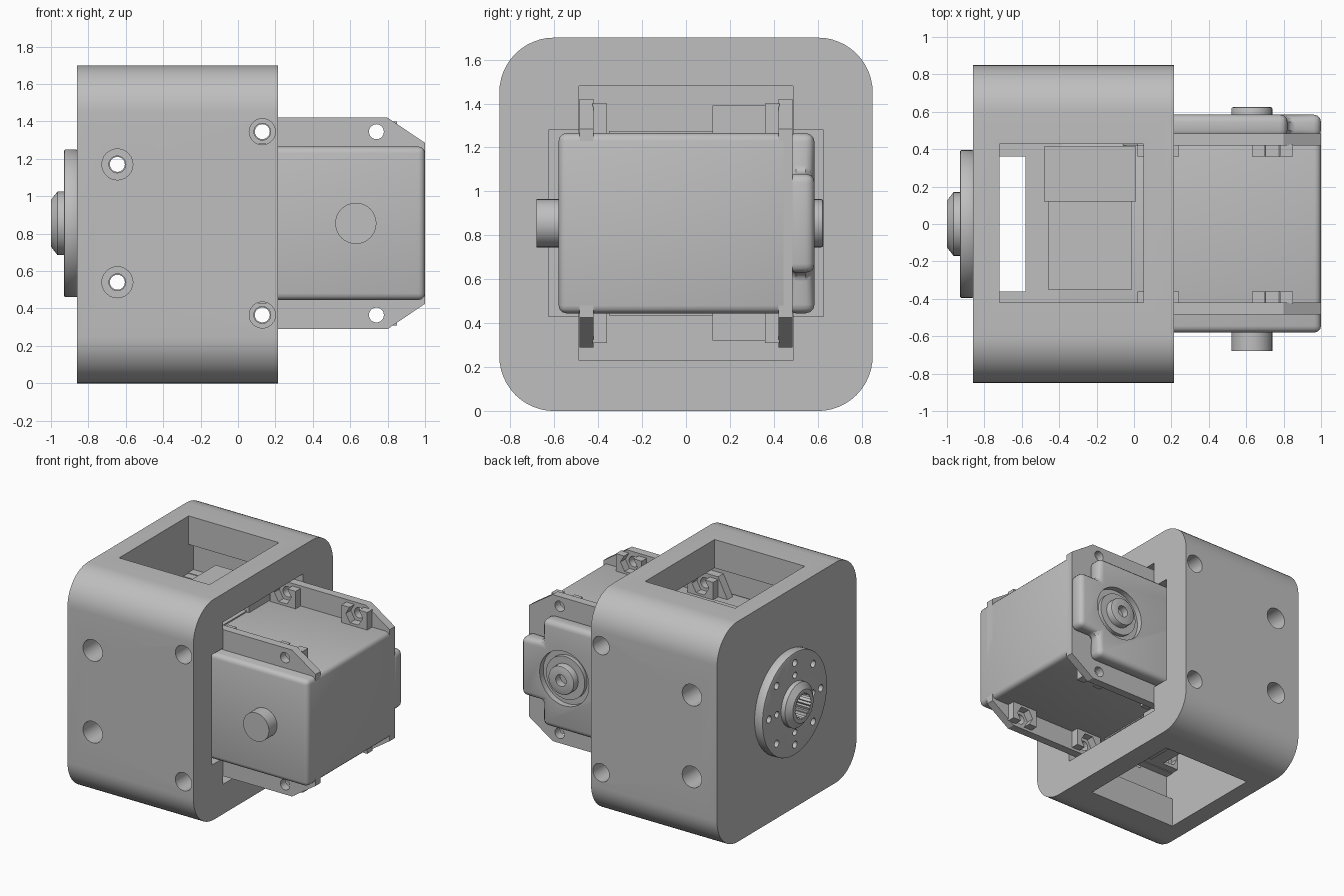
import bpy, bmesh, math

if "Cube" in bpy.data.objects:
    bpy.data.objects.remove(bpy.data.objects["Cube"])

CZ = 0.855          # height of the servo centre line
GREY = bpy.data.materials.new("plain grey")
GREY.diffuse_color = (0.52, 0.52, 0.52, 1)
GREY.use_nodes = True
GREY.node_tree.nodes["Principled BSDF"].inputs["Base Color"].default_value = GREY.diffuse_color


def solid(name, axis, sections, bevel=0.0, segs=3):
    """Loft equal-length outlines, given as (position, points), along an axis."""
    place = {'x': lambda p, d: (d, p[0], p[1]),
             'y': lambda p, d: (p[0], d, p[1]),
             'z': lambda p, d: (p[0], p[1], d)}[axis]
    bm = bmesh.new()
    rings = [[bm.verts.new(place(p, d)) for p in pts] for d, pts in sections]
    n = len(rings[0])
    bm.faces.new(rings[0])
    bm.faces.new(rings[-1])
    for a, b in zip(rings, rings[1:]):
        for i in range(n):
            bm.faces.new((a[i], a[(i + 1) % n], b[(i + 1) % n], b[i]))
    bmesh.ops.recalc_face_normals(bm, faces=bm.faces)
    me = bpy.data.meshes.new(name)
    bm.to_mesh(me)
    bm.free()
    me.materials.append(GREY)
    ob = bpy.data.objects.new(name, me)
    bpy.context.collection.objects.link(ob)
    if bevel:
        m = ob.modifiers.new("round", 'BEVEL')
        m.width, m.segments = bevel, segs
        m.limit_method, m.angle_limit = 'ANGLE', math.radians(40)
        activate(ob)
        bpy.ops.object.modifier_apply(modifier=m.name)
    return ob


def activate(ob):
    bpy.ops.object.select_all(action='DESELECT')
    ob.select_set(True)
    bpy.context.view_layer.objects.active = ob


def prism(name, axis, pts, a, b, bevel=0.0, segs=3):
    return solid(name, axis, [(a, pts), (b, pts)], bevel, segs)


def box(name, x, y, z, bevel=0.0):
    return prism(name, 'z', [(x[0], y[0]), (x[1], y[0]), (x[1], y[1]), (x[0], y[1])],
                 z[0], z[1], bevel)


def circle(cx, cy, r, n=32):
    return [(cx + r * math.cos(2 * math.pi * i / n), cy + r * math.sin(2 * math.pi * i / n))
            for i in range(n)]


def rod(name, axis, c, r, a, b, n=32, bevel=0.0):
    return prism(name, axis, circle(c[0], c[1], r, n), a, b, bevel, 2)


def cut(ob, cutters):
    for c in cutters:
        m = ob.modifiers.new("cut", 'BOOLEAN')
        m.operation, m.solver, m.object = 'DIFFERENCE', 'EXACT', c
        activate(ob)
        bpy.ops.object.modifier_apply(modifier=m.name)
        bpy.data.objects.remove(c)


# screw positions (x, z)
REAR = [(-0.645, CZ + s * 0.315) for s in (1, -1)]
MID = [(0.13, CZ + s * 0.49) for s in (1, -1)]
TIP = [(0.74, CZ + s * 0.49) for s in (1, -1)]

# housing: rounded block with cross-shaped pocket, top/bottom window and screw bores
R = 0.25
outline = []
for cy, cz, a0 in ((0.6, 1.45, 0), (-0.6, 1.45, 90), (-0.6, R, 180), (0.6, R, 270)):
    for i in range(13):
        a = math.radians(a0 + 90 * i / 12)
        outline.append((cy + R * math.cos(a), cz + R * math.sin(a)))
housing = prism("housing", 'x', outline, -0.86, 0.215)
cuts = [box("c", (-0.72, 0.5), (-0.487, 0.487), (0.23, 1.48)),
        box("c", (-0.47, 0.5), (-0.625, 0.625), (0.43, 1.28)),
        box("c", (-0.72, 0.05), (-0.42, 0.427), (-0.2, 1.9))]
for pts, r in ((REAR, 0.083), (MID, 0.07)):
    for p in pts:
        cuts.append(rod("c", 'y', p, 0.045, -1, 1, 24))
        for s in (-1, 1):
            cuts.append(rod("c", 'y', p, r, s * 0.57, s * 1.0, 24))
cut(housing, cuts)

# servo body and its narrower rear block
body = box("servo_body", (-0.42, 1.0), (-0.58, 0.48), (0.445, 1.265), 0.035)
rear_body = box("servo_rear_body", (-0.58, -0.40), (-0.42, 0.42), (0.45, 1.26))

# back cover with notched corners and ring recess
cover = prism("servo_back_cover", 'y',
              [(-0.42, 0.445), (0.82, 0.445), (0.82, 0.63), (1.0, 0.63),
               (1.0, 1.08), (0.82, 1.08), (0.82, 1.265), (-0.42, 1.265)],
              0.46, 0.585, 0.04)
cut(cover, [rod("c", 'y', (0.63, CZ), 0.21, 0.54, 0.7, 40)])
washer = rod("back_bearing_ring", 'y', (0.63, CZ), 0.165, 0.5, 0.57, 40)
boss = rod("back_boss", 'y', (0.63, CZ), 0.11, 0.5, 0.625, 32, 0.01)
cut(boss, [rod("c", 'y', (0.63, CZ), 0.045, 0.55, 0.7, 24)])
front_boss = rod("front_boss", 'y', (0.63, CZ), 0.11, -0.68, -0.55, 32)

# side flanges with ears, screw holes and nut pockets
half = [(-0.72, 0.41), (-0.06, 0.41), (0.02, 0.565), (0.8, 0.565), (1.0, 0.43)]
flange_outline = [(x, CZ + h) for x, h in half] + [(x, CZ - h) for x, h in reversed(half)]
for s, side in ((-1, "front"), (1, "back")):
    flange = prism(side + "_flange", 'y', flange_outline, *sorted((s * 0.42, s * 0.484)))
    cut(flange, [rod("c", 'y', p, 0.04, -1, 1, 20) for p in REAR + MID + TIP])
    for x, z in REAR + MID + TIP:
        w = 0.075 if x < 0 else 0.11
        lo, hi = z - 0.09, z + 0.09
        if x > 0:
            lo, hi = sorted((CZ + math.copysign(0.4, z - CZ), CZ + math.copysign(0.545, z - CZ)))
        pocket = box(side + "_nut_pocket", (x - w, x + w), sorted((s * 0.36, s * 0.425)), (lo, hi))
        cut(pocket, [rod("c", 'y', (x, z), 0.072, -1, 1, 6)])

# cable connectors and raised covers, above and below the body
for s, side in ((1, "upper"), (-1, "lower")):
    def span(a, b):
        return sorted((CZ + s * a, CZ + s * b))
    conn = box(side + "_connector", (-0.48, 0.01), (0.12, 0.415), span(0.38, 0.535))
    cut(conn, [box("c", (-0.43, -0.04), (0.0, 0.36), span(0.43, 0.505))])
    box(side + "_connector_cover", (-0.46, -0.01), (-0.35, 0.13), span(0.38, 0.42))

# output horn disc with its ring of holes
horn = rod("horn_disc", 'x', (0, CZ), 0.395, -0.93, -0.858, 64, 0.008)
holes = []
for i in range(8):
    a = math.pi / 4 * i
    for r, size in ((0.315, 0.027), (0.22, 0.024)):
        if r > 0.3 or i % 2 == 0:
            holes.append(rod("c", 'x', (r * math.cos(a), CZ + r * math.sin(a)),
                             size, -1, -0.87, 16))
cut(horn, holes + [rod("c", 'x', (0, CZ), 0.12, -1, -0.8)])

# tapered hub with splined bore
hub = solid("horn_hub", 'x', [(d, circle(0, CZ, r, 48)) for d, r in
                              ((-0.86, 0.17), (-0.965, 0.17), (-1.0, 0.125))])
teeth = []
for i in range(48):
    a, r = 2 * math.pi * i / 48, 0.1 if i % 2 else 0.085
    teeth.append((r * math.cos(a), CZ + r * math.sin(a)))
cut(hub, [prism("c", 'x', teeth, -1.1, -0.87)])

# smooth rounded surfaces, keep hard edges
bpy.ops.object.select_all(action='SELECT')
bpy.context.view_layer.objects.active = housing
bpy.ops.object.shade_smooth_by_angle(angle=math.radians(30))
